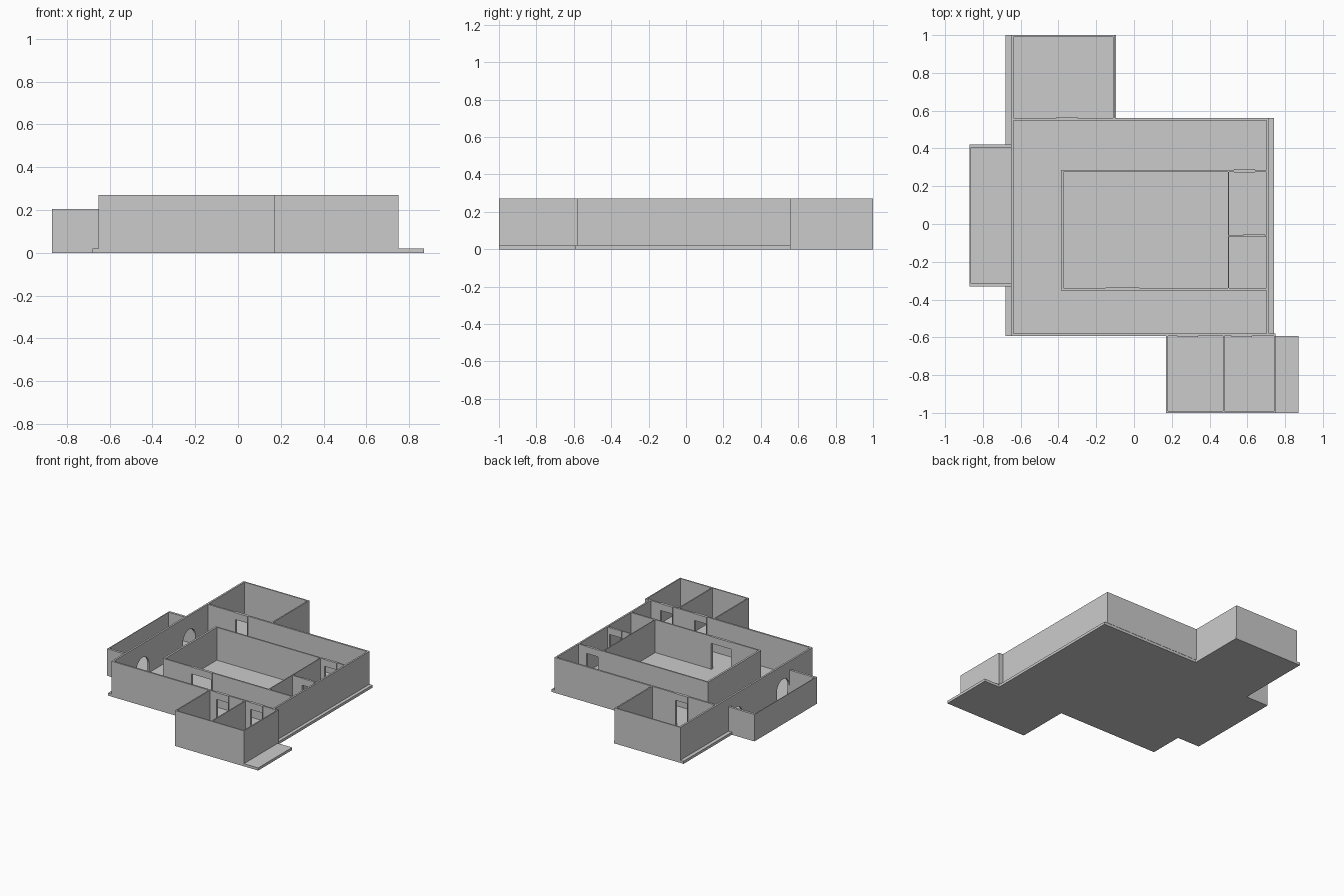
import bpy, bmesh, math
from mathutils import Vector

if "Cube" in bpy.data.objects:
    bpy.data.objects.remove(bpy.data.objects["Cube"])

FLOOR, TOP, DOOR_TOP = 0.02, 0.27, 0.225


def prism(name, points, direction):
    """Extrude a closed outline along a direction vector."""
    bm = bmesh.new()
    face = bm.faces.new([bm.verts.new(p) for p in points])
    ext = bmesh.ops.extrude_face_region(bm, geom=[face])
    verts = [g for g in ext["geom"] if isinstance(g, bmesh.types.BMVert)]
    bmesh.ops.translate(bm, verts=verts, vec=Vector(direction))
    bmesh.ops.recalc_face_normals(bm, faces=bm.faces)
    mesh = bpy.data.meshes.new(name)
    bm.to_mesh(mesh)
    bm.free()
    obj = bpy.data.objects.new(name, mesh)
    bpy.context.collection.objects.link(obj)
    return obj


def notch(a, b, kind):
    """Profile of an opening, walked from b back to a along the floor."""
    if kind == "door":
        return [(b, FLOOR), (b, DOOR_TOP), (a, DOOR_TOP), (a, FLOOR)]
    r, c, spring = (b - a) / 2, (a + b) / 2, 0.09
    arc = [(c + r * math.cos(math.pi * i / 16), spring + r * math.sin(math.pi * i / 16))
           for i in range(17)]
    return [(b, FLOOR)] + arc + [(a, FLOOR)]


def wall(name, axis, a0, a1, c0, c1, top=TOP, openings=(), kind="door"):
    """Wall running along an axis from a0 to a1, with thickness c0 to c1."""
    outline = [(a0, FLOOR), (a0, top), (a1, top), (a1, FLOOR)]
    for a, b in sorted(openings, reverse=True):
        outline += notch(a, b, kind)
    if axis == "x":
        prism(name, [(u, c0, z) for u, z in outline], (0, c1 - c0, 0))
    else:
        prism(name, [(c0, u, z) for u, z in outline], (c1 - c0, 0, 0))
    # slim raised frame around each doorway
    if kind == "door":
        for i, (a, b) in enumerate(openings):
            j, p = 0.007, 0.004
            u = [(a, FLOOR), (a, top), (b, top), (b, FLOOR), (b - j, FLOOR),
                 (b - j, DOOR_TOP - j), (a + j, DOOR_TOP - j), (a + j, FLOOR)]
            prism(f"{name}_door_frame_{i}", [(v, c0 - p, z) for v, z in u],
                  (0, c1 - c0 + 2 * p, 0))


# floor slab with its ledges and terrace
slab = [(-0.68, 1), (-0.095, 1), (-0.095, 0.56), (0.74, 0.56), (0.74, -0.592), (0.87, -0.592),
        (0.87, -1), (0.17, -1), (0.17, -0.592), (-0.68, -0.592), (-0.68, -0.33),
        (-0.87, -0.33), (-0.87, 0.42), (-0.68, 0.42)]
prism("floor_slab", [(x, y, 0) for x, y in slab], (0, 0, FLOOR))

# main outer walls
wall("outer_wall_left", "y", -0.592, 1, -0.652, -0.638,
     openings=[(-0.31, -0.16), (0.25, 0.40)], kind="arch")
wall("outer_wall_right", "y", -0.592, 0.562, 0.702, 0.715)
wall("outer_wall_back", "x", -0.638, 0.702, 0.548, 0.562, openings=[(-0.41, -0.30)])
wall("outer_wall_front", "x", -0.638, 0.75, -0.593, -0.58,
     openings=[(0.23, 0.34), (0.515, 0.625)])

# back left room
wall("back_room_end", "x", -0.638, -0.10, 0.99, 1.0)
wall("back_room_side", "y", 0.562, 0.99, -0.11, -0.10)

# front right pair of rooms
wall("front_room_end", "x", 0.17, 0.75, -1.0, -0.991)
for label, x in (("left", 0.17), ("divider", 0.471), ("right", 0.741)):
    wall("front_room_" + label, "y", -0.991, -0.593, x, x + 0.009)

# inner room block
wall("inner_wall_front", "x", -0.387, 0.702, -0.351, -0.34, openings=[(-0.15, 0.03)])
wall("inner_wall_back", "x", -0.387, 0.702, 0.276, 0.287, openings=[(0.53, 0.64)])
wall("inner_wall_left", "y", -0.34, 0.276, -0.387, -0.372)
wall("inner_partition", "y", -0.34, 0.276, 0.497, 0.503)
wall("small_room_divider", "x", 0.503, 0.702, -0.065, -0.057, openings=[(0.58, 0.69)])

# lower balcony parapet on the left
wall("balcony_rail", "y", -0.33, 0.42, -0.87, -0.865, top=0.205)
for label, y in (("front", -0.33), ("back", 0.402)):
    wall("balcony_end_" + label, "x", -0.865, -0.652, y, y + 0.018, top=0.205)
